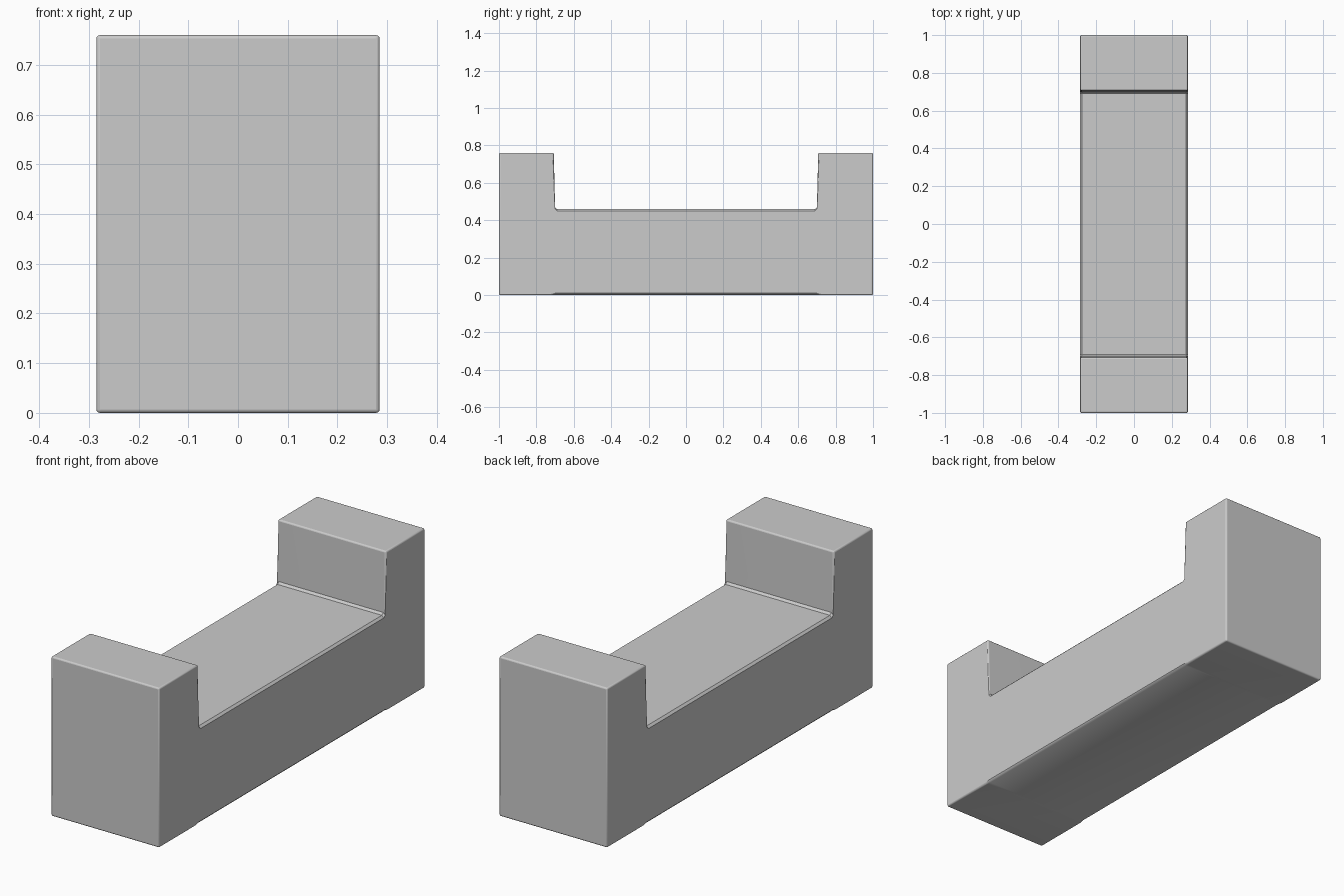
import bpy
import bmesh
import math

cube = bpy.data.objects.get("Cube")
if cube:
    bpy.data.objects.remove(cube, do_unlink=True)

HALF_WIDTH, HALF_LENGTH, HEIGHT = 0.285, 1.0, 0.76
SEAT, NOTCH, CHAMFER = 0.46, 0.70, 0.01

# Plain grey finish
grey = bpy.data.materials.new("plain_grey")
grey.use_nodes = True
colour = (0.6, 0.6, 0.6, 1)
grey.diffuse_color = colour
grey.node_tree.nodes["Principled BSDF"].inputs["Base Color"].default_value = colour


def outline(drop):
    """Side outline; drop trims the edges of the span between the posts."""
    half = [
        (NOTCH - CHAMFER, SEAT - drop),
        (NOTCH, SEAT + CHAMFER - drop),
        (NOTCH + 0.007, HEIGHT),
        (HALF_LENGTH, HEIGHT),
        (HALF_LENGTH, 0),
        (NOTCH + 0.02, 0),
        (NOTCH, drop),
    ]
    return half + [(-y, z) for y, z in reversed(half)]


# Bench body: one block with a raised post at each end
bm = bmesh.new()
rings = []
for x, drop in ((-HALF_WIDTH, CHAMFER), (CHAMFER - HALF_WIDTH, 0),
                (HALF_WIDTH - CHAMFER, 0), (HALF_WIDTH, CHAMFER)):
    rings.append([bm.verts.new((x, y, z)) for y, z in outline(drop)])
for a, b in zip(rings, rings[1:]):
    for i in range(len(a)):
        j = (i + 1) % len(a)
        bm.faces.new((a[i], a[j], b[j], b[i]))
bm.faces.new(rings[0])
bm.faces.new(rings[-1])
bmesh.ops.recalc_face_normals(bm, faces=bm.faces)

mesh = bpy.data.meshes.new("bench_body")
bm.to_mesh(mesh)
bm.free()
mesh.materials.append(grey)
body = bpy.data.objects.new("bench_body", mesh)
bpy.context.collection.objects.link(body)

# Soft rounding on the square post edges
bevel = body.modifiers.new("rounded_edges", "BEVEL")
bevel.width = 0.007
bevel.segments = 3
bevel.limit_method = "ANGLE"
bevel.angle_limit = math.radians(60)

bpy.ops.object.select_all(action="DESELECT")
body.select_set(True)
bpy.context.view_layer.objects.active = body
bpy.ops.object.shade_smooth_by_angle(angle=math.radians(35))
